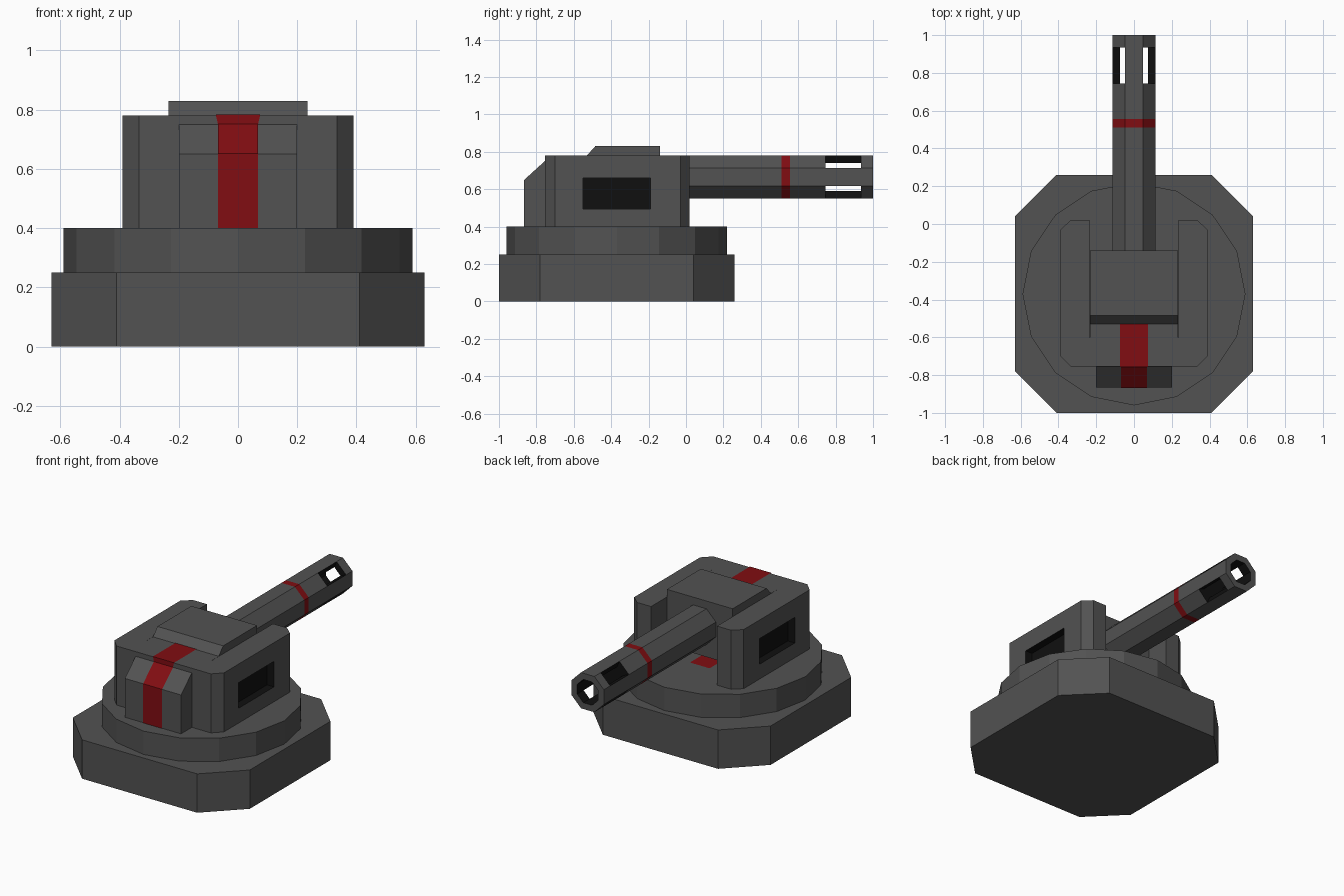
import bpy, bmesh
from math import radians, cos, sin

if "Cube" in bpy.data.objects:
    bpy.data.objects.remove(bpy.data.objects["Cube"])


def material(name, rgb):
    m = bpy.data.materials.new(name)
    m.diffuse_color = (*rgb, 1)
    m.use_nodes = True
    m.node_tree.nodes["Principled BSDF"].inputs["Base Color"].default_value = m.diffuse_color
    return m


GREY = material("dark_grey", (0.085, 0.085, 0.085))
RED = material("red", (0.22, 0.004, 0.006))
BLACK = material("black", (0.005, 0.005, 0.005))


def finish(name, bm, mats, fix_normals=True):
    if fix_normals:
        bmesh.ops.recalc_face_normals(bm, faces=bm.faces)
    me = bpy.data.meshes.new(name)
    bm.to_mesh(me)
    bm.free()
    for m in mats:
        me.materials.append(m)
    ob = bpy.data.objects.new(name, me)
    bpy.context.collection.objects.link(ob)
    return ob


def prism(name, pts, axis, lo, hi, mat=GREY):
    """Extrude a profile: axis 'z' takes (x, y) points, axis 'x' takes (y, z) points."""
    place = (lambda p, h: (p[0], p[1], h)) if axis == 'z' else (lambda p, h: (h, p[0], p[1]))
    bm = bmesh.new()
    a = [bm.verts.new(place(p, lo)) for p in pts]
    b = [bm.verts.new(place(p, hi)) for p in pts]
    bm.faces.new(a)
    bm.faces.new(b)
    n = len(pts)
    for i in range(n):
        j = (i + 1) % n
        bm.faces.new((a[i], a[j], b[j], b[i]))
    return finish(name, bm, [mat])


def mirrored(half):
    """Complete a right-hand outline with its mirror image across x = 0."""
    return half + [(-x, y) for x, y in reversed(half)]


CY = -0.37  # turret axis

# Chamfered base slab
prism("base", mirrored([(0.41, -1.0), (0.63, -0.78), (0.63, 0.04), (0.41, 0.26)]), 'z', 0, 0.25)

# Sixteen-sided turning ring
prism("turning_ring", [(0.59 * cos(radians(22.5 * i)), CY + 0.59 * sin(radians(22.5 * i)))
                       for i in range(16)], 'z', 0.25, 0.40)

# U-shaped housing: two cheeks joined by the back wall
housing = prism("housing", mirrored([(0.335, -0.755), (0.39, -0.70), (0.39, -0.03), (0.335, 0.02),
                                     (0.235, 0.02), (0.235, -0.60)]), 'z', 0.40, 0.78)

# Dark recessed window in each cheek
for side, lo, hi in (("right", 0.34, 0.45), ("left", -0.45, -0.34)):
    cutter = prism(side + "_window_cutter", [(-0.55, 0.495), (-0.19, 0.495), (-0.19, 0.66), (-0.55, 0.66)],
                   'x', lo, hi, BLACK)
    cutter.hide_render = True
    cutter.hide_set(True)
    mod = housing.modifiers.new(side + "_window", 'BOOLEAN')
    mod.operation = 'DIFFERENCE'
    mod.solver = 'EXACT'
    mod.material_mode = 'TRANSFER'
    mod.object = cutter

# Gun block between the cheeks, with its raised sloping cover
prism("gun_block", [(-0.14, 0.47), (-0.14, 0.83), (-0.485, 0.83), (-0.53, 0.78), (-0.60, 0.78),
                    (-0.60, 0.47)], 'x', -0.234, 0.234)

# Sloped pack on the back wall
prism("rear_pack", [(-0.75, 0.40), (-0.865, 0.40), (-0.865, 0.65), (-0.755, 0.75), (-0.75, 0.75)],
      'x', -0.20, 0.20)


# Red stripe running up the pack and over the top, and along the floor slot
def ribbon(name, path):
    bm = bmesh.new()
    rows = [[bm.verts.new((s * w, y, z)) for s in (-1, 1)] for y, z, w in path]
    for (a, b), (c, d) in zip(rows, rows[1:]):
        bm.faces.new((a, b, d, c))
    return finish(name, bm, [RED], fix_normals=False)


ribbon("stripe", [(-0.868, 0.40, 0.068), (-0.868, 0.652, 0.068), (-0.758, 0.752, 0.068),
                  (-0.758, 0.783, 0.075), (-0.53, 0.783, 0.075)])
ribbon("floor_stripe", [(-0.60, 0.403, 0.07), (-0.14, 0.403, 0.07)])


# Octagonal barrel with a red band and four slots at the hollow muzzle
def barrel():
    bm = bmesh.new()

    def ring(y, apothem):
        r = apothem / cos(radians(22.5))
        return [bm.verts.new((r * cos(radians(22.5 + 45 * k)), y, 0.665 + r * sin(radians(22.5 + 45 * k))))
                for k in range(8)]

    def quad(a, b, c, d, mat):
        bm.faces.new((a, b, c, d)).material_index = mat

    outer = [ring(y, 0.115) for y in (-0.14, 0.51, 0.555, 0.745, 0.935, 1.0)]
    inner = [ring(y, 0.075) for y in (0.745, 0.935, 1.0)]
    bm.faces.new(outer[0])
    bm.faces.new(inner[0]).material_index = 2
    for k in range(8):
        j = (k + 1) % 8
        slot = k % 2 == 0
        for i in range(5):
            if not (slot and i == 3):
                a, b = outer[i], outer[i + 1]
                quad(a[k], a[j], b[j], b[k], 1 if i == 1 else 0)
        for i in range(2):
            if not (slot and i == 0):
                a, b = inner[i], inner[i + 1]
                quad(a[k], a[j], b[j], b[k], 2)
        quad(outer[5][k], outer[5][j], inner[2][j], inner[2][k], 0)
        if slot:
            for o, n in ((outer[3], inner[0]), (outer[4], inner[1])):
                quad(o[k], o[j], n[j], n[k], 2)
            for v in (k, j):
                quad(outer[3][v], outer[4][v], inner[1][v], inner[0][v], 2)
    return finish("barrel", bm, [GREY, RED, BLACK])


barrel()
